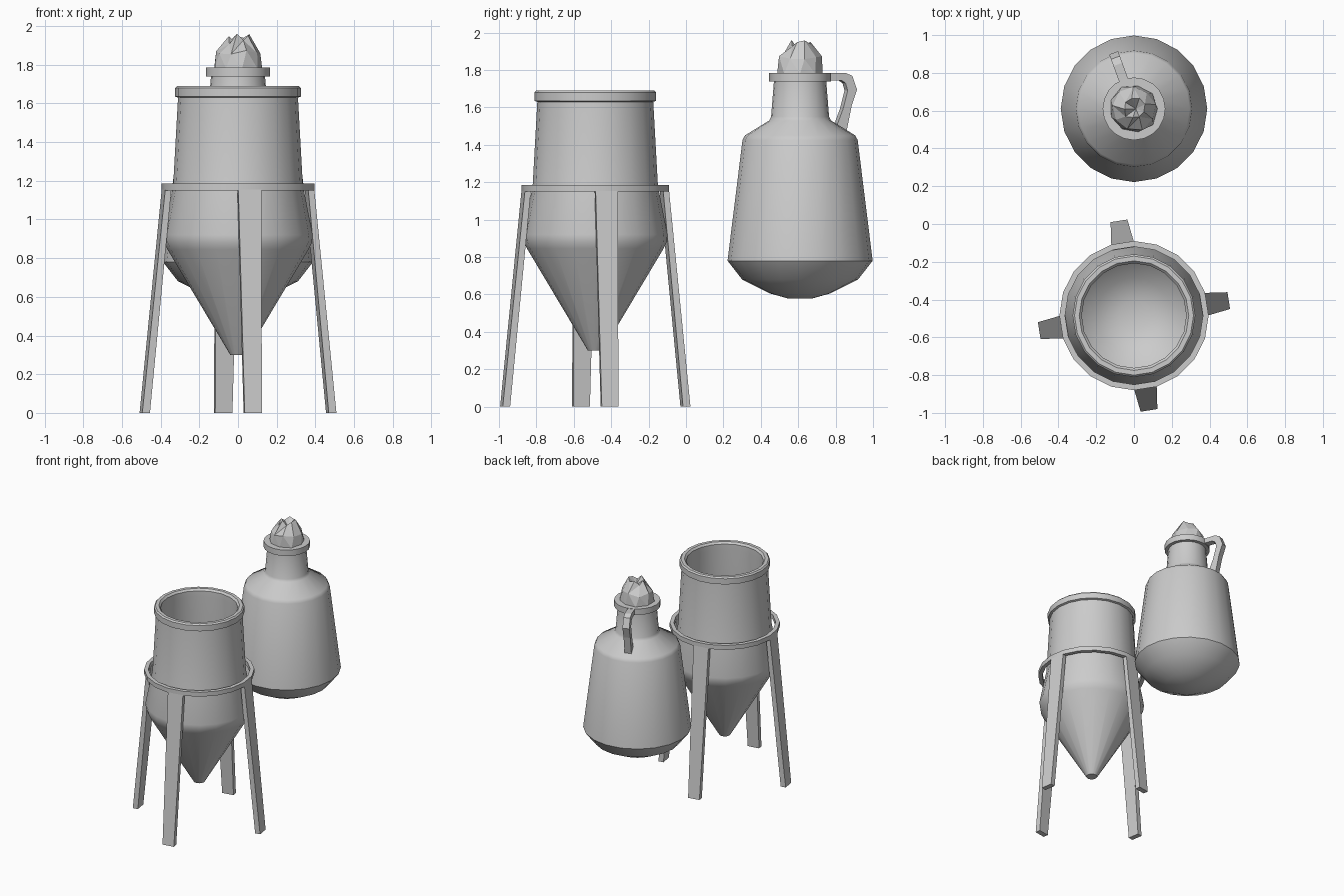
import bpy, bmesh, random
from math import sin, cos, pi, radians
from mathutils import Vector

if "Cube" in bpy.data.objects:
    bpy.data.objects.remove(bpy.data.objects["Cube"])

SIDES = 20


def finish(name, bm, smooth=None):
    bmesh.ops.recalc_face_normals(bm, faces=bm.faces)
    me = bpy.data.meshes.new(name)
    bm.to_mesh(me)
    bm.free()
    ob = bpy.data.objects.new(name, me)
    bpy.context.collection.objects.link(ob)
    if smooth:
        bpy.ops.object.select_all(action='DESELECT')
        ob.select_set(True)
        bpy.context.view_layer.objects.active = ob
        bpy.ops.object.shade_smooth_by_angle(angle=radians(smooth))
    return ob


def bridge(bm, a, b):
    n = len(a)
    for i in range(n):
        bm.faces.new((a[i], a[(i + 1) % n], b[(i + 1) % n], b[i]))


def lathe(name, profile, center, closed=False, smooth=32):
    """Spin (radius, z) points round a vertical axis; cap the ends or close the loop."""
    bm = bmesh.new()
    rings = [[bm.verts.new((center[0] + r * cos(2 * pi * i / SIDES),
                            center[1] + r * sin(2 * pi * i / SIDES), z))
              for i in range(SIDES)] for r, z in profile]
    for a, b in zip(rings, rings[1:]):
        bridge(bm, a, b)
    if closed:
        bridge(bm, rings[-1], rings[0])
    else:
        bm.faces.new(rings[0])
        bm.faces.new(rings[-1])
    return finish(name, bm, smooth)


def strip(name, sections, center, angle, smooth=None):
    """Loft rectangles; each section is two (radius, z) corners and a width."""
    out = Vector((cos(angle), sin(angle), 0))
    side = Vector((-sin(angle), cos(angle), 0))
    base = Vector((center[0], center[1], 0))
    bm = bmesh.new()
    rings = []
    for (r0, z0), (r1, z1), w in sections:
        rings.append([bm.verts.new(base + out * r + side * s * w / 2 + Vector((0, 0, z)))
                      for r, z, s in ((r0, z0, -1), (r1, z1, -1), (r1, z1, 1), (r0, z0, 1))])
    for a, b in zip(rings, rings[1:]):
        bridge(bm, a, b)
    bm.faces.new(rings[0])
    bm.faces.new(rings[-1])
    return finish(name, bm, smooth)


URN = (0, -0.485)
JUG = (0, 0.61)

# Pointed urn, open at the top
lathe("pointed_urn", [
    (0.04, 0.30), (0.365, 0.845), (0.382, 0.88), (0.386, 0.92), (0.335, 1.18),
    (0.31, 1.63), (0.325, 1.635), (0.325, 1.68), (0.315, 1.69), (0.29, 1.69),
    (0.277, 1.675), (0.277, 1.63), (0.30, 1.2), (0.2, 1.1), (0.08, 1.06)], URN)

# Stand: hoop and four splayed legs
lathe("stand_hoop", [(0.395, 1.15), (0.395, 1.185), (0.365, 1.185), (0.365, 1.15)],
      URN, closed=True)
for i, name in enumerate(("right_leg", "back_leg", "left_leg", "front_leg")):
    strip(name, [((0.468, 0), (0.508, 0), 0.09), ((0.358, 1.155), (0.39, 1.155), 0.12)],
          URN, radians(9 + 90 * i))

# Round-bottomed jug
lathe("jug", [
    (0.06, 0.577), (0.16, 0.605), (0.31, 0.68), (0.388, 0.78), (0.308, 1.425),
    (0.295, 1.45), (0.165, 1.53), (0.155, 1.55), (0.14, 1.738), (0.166, 1.738),
    (0.166, 1.785), (0.12, 1.785)], JUG)

# Jug handle
strip("jug_handle", [
    ((0.14, 1.745), (0.14, 1.783), 0.05), ((0.225, 1.745), (0.25, 1.785), 0.05),
    ((0.25, 1.73), (0.288, 1.768), 0.05), ((0.262, 1.69), (0.315, 1.695), 0.05),
    ((0.235, 1.59), (0.285, 1.61), 0.05), ((0.195, 1.49), (0.255, 1.47), 0.05)],
    JUG, radians(110))

# Crumpled stopper
random.seed(4)
bm = bmesh.new()
rings = []
for k, (r, z, jr, jz) in enumerate(((0.128, 1.78, 0.006, 0), (0.112, 1.865, 0.01, 0.012),
                                    (0.055, 1.94, 0.01, 0.02))):
    ring = []
    for i in range(9):
        a = 2 * pi * i / 9 + 0.2 * k
        rr = r + random.uniform(-jr, jr)
        zz = z + random.uniform(-jz, jz) + (0.015 * (-1) ** i if k == 2 else 0)
        ring.append(bm.verts.new((JUG[0] + rr * cos(a), JUG[1] + rr * sin(a), zz)))
    rings.append(ring)
bm.faces.new(rings[0])
bridge(bm, rings[0], rings[1])
bridge(bm, rings[1], rings[2])
dip = bm.verts.new((0.01, 0.61, 1.895))
for i in range(9):
    bm.faces.new((rings[2][i], rings[2][(i + 1) % 9], dip))
bmesh.ops.triangulate(bm, faces=[f for f in bm.faces if len(f.verts) == 4])
finish("stopper", bm)
